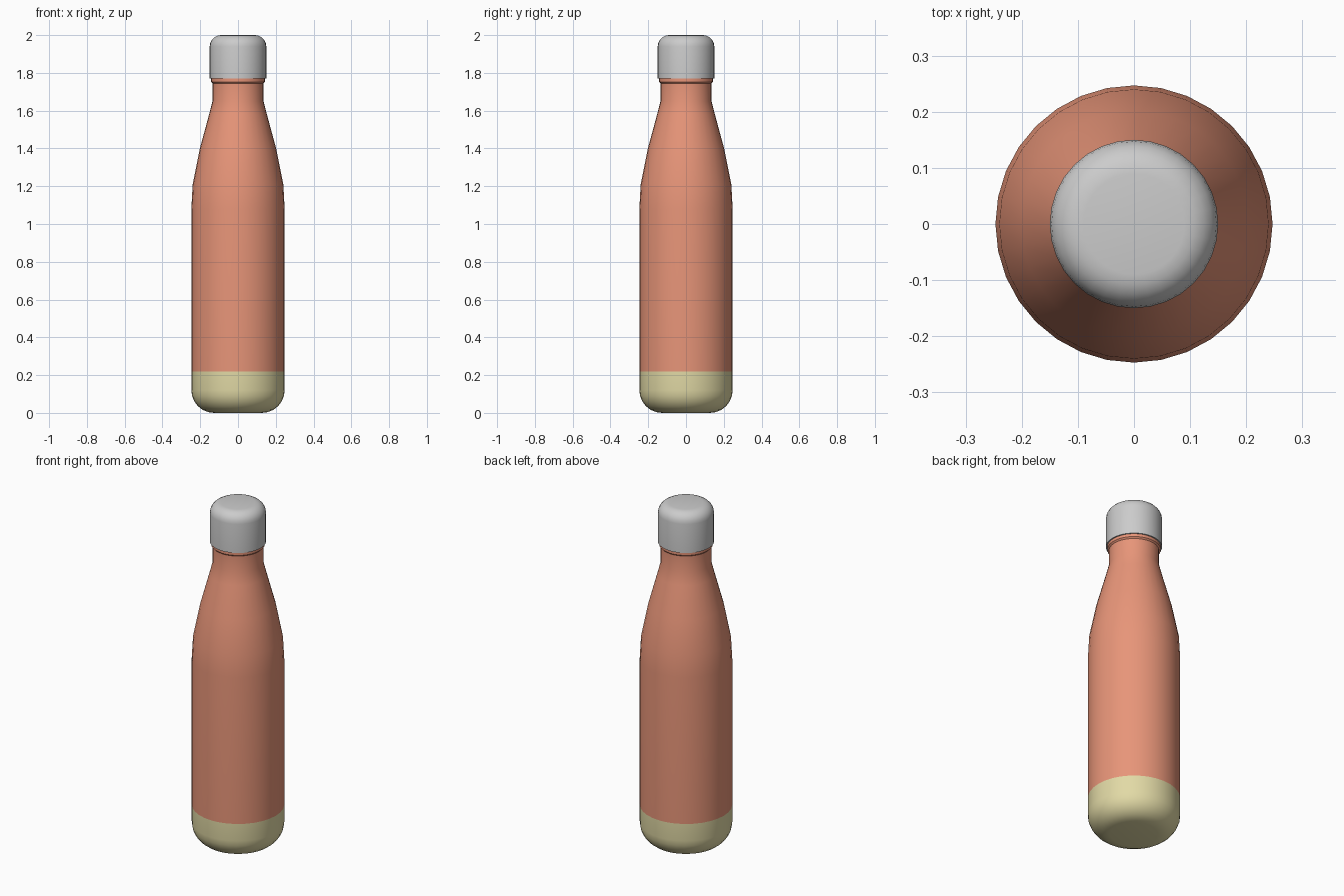
import bpy, bmesh, math

if "Cube" in bpy.data.objects:
    bpy.data.objects.remove(bpy.data.objects["Cube"])

SIDES = 32


def material(name, color):
    m = bpy.data.materials.new(name)
    m.diffuse_color = color
    m.use_nodes = True
    m.node_tree.nodes["Principled BSDF"].inputs["Base Color"].default_value = m.diffuse_color
    return m


def arc(cr, cz, rad, start, end, steps):
    """Quarter-round profile points as (radius, height)."""
    pts = []
    for i in range(steps + 1):
        a = math.radians(start + (end - start) * i / steps)
        pts.append((cr + rad * math.cos(a), cz + rad * math.sin(a)))
    return pts


def lathe(name, profile, mat=None, cap_bottom=False, cap_top=False):
    """Revolve a bottom-to-top profile around z."""
    bm = bmesh.new()
    rings = []
    for r, z in profile:
        rings.append([bm.verts.new((r * math.cos(2 * math.pi * i / SIDES),
                                    r * math.sin(2 * math.pi * i / SIDES), z))
                      for i in range(SIDES)])
    for lo, hi in zip(rings, rings[1:]):
        for i in range(SIDES):
            j = (i + 1) % SIDES
            bm.faces.new((lo[i], lo[j], hi[j], hi[i]))
    if cap_bottom:
        bm.faces.new(rings[0][::-1])
    if cap_top:
        bm.faces.new(rings[-1])
    mesh = bpy.data.meshes.new(name)
    bm.to_mesh(mesh)
    bm.free()
    ob = bpy.data.objects.new(name, mesh)
    bpy.context.collection.objects.link(ob)
    if mat:
        mesh.materials.append(mat)
    bpy.ops.object.select_all(action='DESELECT')
    ob.select_set(True)
    bpy.context.view_layer.objects.active = ob
    bpy.ops.object.shade_smooth_by_angle(angle=math.radians(35))
    return ob


red = material("red_paint", (0.80, 0.30, 0.19, 1))
yellow = material("yellow_base", (0.76, 0.70, 0.38, 1))

# Rounded yellow base
lathe("base", arc(0.127, 0.12, 0.12, -90, 0, 6) + [(0.247, 0.22)],
      yellow, cap_bottom=True)

# Red body with tapered shoulder, neck and small lip
lathe("body", [(0.247, 0.22), (0.247, 1.08), (0.24, 1.21), (0.202, 1.40),
               (0.153, 1.58), (0.135, 1.65), (0.135, 1.745), (0.143, 1.753),
               (0.143, 1.77)],
      red, cap_top=True)

# Screw cap with a rounded top
lathe("cap", [(0.15, 1.77)] + arc(0.09, 1.94, 0.06, 0, 90, 5),
      cap_bottom=True, cap_top=True)
